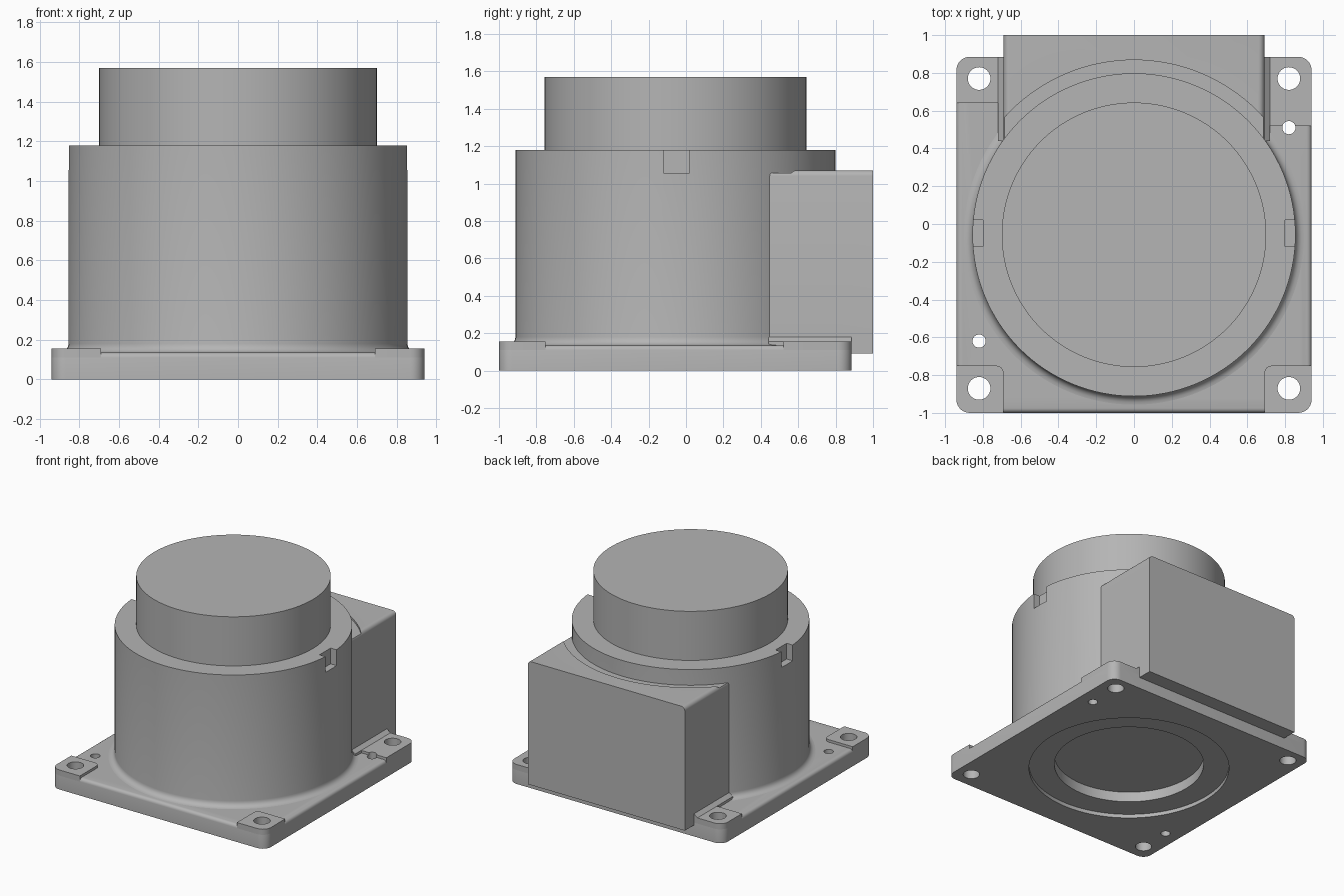
import bpy, bmesh, math
from mathutils import Vector

if "Cube" in bpy.data.objects:
    bpy.data.objects.remove(bpy.data.objects["Cube"], do_unlink=True)

grey = bpy.data.materials.new("cast grey")
grey.use_nodes = True
colour = (0.46, 0.46, 0.46, 1)
grey.diffuse_color = colour
grey.node_tree.nodes["Principled BSDF"].inputs["Base Color"].default_value = colour

CY = -0.057          # y of the round axis
HX, Y0, Y1 = 0.94, -1.0, 0.885   # plate outline
PLATE, PAD = 0.135, 0.155        # plate and pad heights
BOX = 0.69                       # half width of the rear box


def finish(bm, name):
    bmesh.ops.recalc_face_normals(bm, faces=bm.faces)
    mesh = bpy.data.meshes.new(name)
    bm.to_mesh(mesh)
    bm.free()
    obj = bpy.data.objects.new(name, mesh)
    bpy.context.collection.objects.link(obj)
    mesh.materials.append(grey)
    return obj


def lathe(name, profile, x=0, y=CY, steps=128):
    """Spin an (r, z) profile about a vertical axis and close both ends."""
    bm = bmesh.new()
    rings = [[bm.verts.new((x + r * math.cos(math.tau * i / steps),
                            y + r * math.sin(math.tau * i / steps), z))
              for i in range(steps)] for r, z in profile]
    for a, b in zip(rings, rings[1:]):
        for i in range(steps):
            j = (i + 1) % steps
            bm.faces.new((a[i], a[j], b[j], b[i]))
    bm.faces.new(rings[0])
    bm.faces.new(rings[-1])
    return finish(bm, name)


def block(name, lo, hi, rounds=(), top_round=0):
    """Box with chosen upright edges rounded: rounds holds (x, y, radius)."""
    bm = bmesh.new()
    bmesh.ops.create_cube(bm, size=1)
    lo, hi = Vector(lo), Vector(hi)
    for v in bm.verts:
        v.co = Vector((v.co[i] + 0.5) * (hi[i] - lo[i]) + lo[i] for i in range(3))
    for x, y, radius in rounds:
        edges = [e for e in bm.edges
                 if all(abs(v.co.x - x) + abs(v.co.y - y) < 1e-4 for v in e.verts)]
        bmesh.ops.bevel(bm, geom=edges, offset=radius, segments=8, profile=0.5,
                        affect='EDGES')
    if top_round:
        edges = [e for e in bm.edges if all(v.co.z > hi.z - 1e-4 for v in e.verts)]
        bmesh.ops.bevel(bm, geom=edges, offset=top_round, segments=4, profile=0.5,
                        affect='EDGES')
    return finish(bm, name)


def extrude_x(name, outline, x0, x1):
    """Sweep a (y, z) outline along x."""
    bm = bmesh.new()
    face = bm.faces.new([bm.verts.new((x0, y, z)) for y, z in outline])
    out = bmesh.ops.extrude_face_region(bm, geom=[face])["geom"]
    for v in out:
        if isinstance(v, bmesh.types.BMVert):
            v.co.x = x1
    return bm


def cut(obj, cutters):
    bpy.context.view_layer.objects.active = obj
    for c in cutters:
        m = obj.modifiers.new("cut", 'BOOLEAN')
        m.operation, m.solver, m.object = 'DIFFERENCE', 'EXACT', c
        bpy.ops.object.modifier_apply(modifier=m.name)


# Base plate with rounded corners and top edge
corners = [(sx * HX, y, 0.07) for sx in (-1, 1) for y in (Y0, Y1)]
plate = block("base_plate", (-HX, Y0, 0), (HX, Y1, PLATE), corners, 0.025)

# Raised corner pads
pads = []
for sx, side in ((-1, "right"), (1, "left")):
    back_start = 0.52 if sx > 0 else 0.64
    for end, ya, yb, outer, inner in (("front", Y0, -0.75, Y0, -0.75),
                                      ("back", back_start, Y1, Y1, back_start)):
        xs = sorted((sx * BOX, sx * HX))
        pads.append(block(f"{end}_{side}_pad", (xs[0], ya, 0.11), (xs[1], yb, PAD),
                          [(sx * HX, outer, 0.07), (sx * BOX, inner, 0.04)]))

# Round housing with a curved foot
foot = [(0.90 - 0.045 * math.sin(t), PLATE + 0.045 * (1 - math.cos(t)))
        for t in (math.pi / 2 * i / 5 for i in range(6))]
housing = lathe("round_housing", [(0.90, 0.12)] + foot + [(0.855, 1.18)])
cap = lathe("top_cap", [(0.70, 1.17), (0.70, 1.57)])

# Rear box, overhanging the plate, with rounded upper side edges
bm = extrude_x("rear_box", [(0.3, 0.12), (0.8, 0.12), (0.8, 0.09), (1, 0.09),
                            (1, 1.07), (0.3, 1.07)], -BOX, BOX)
edges = [e for e in bm.edges if all(v.co.z > 1.06 for v in e.verts)
         and abs(e.verts[0].co.x - e.verts[1].co.x) < 0.01]
bmesh.ops.bevel(bm, geom=edges, offset=0.03, segments=5, profile=0.5, affect='EDGES')
rear_box = finish(bm, "rear_box")

# Sloped foot along each side of the box
feet = []
for sx, side in ((-1, "right"), (1, "left")):
    bm = extrude_x("foot", [(0.44, 0.12), (Y1, 0.12), (Y1, 0.18), (0.44, 0.18)],
                   sx * 0.68, sx * 0.72)
    for v in bm.verts:
        if abs(v.co.x) > 0.7 and v.co.z > 0.15:
            v.co.z = PAD
        elif v.co.z > 0.15:
            v.co.x = sx * BOX
    feet.append(finish(bm, f"{side}_box_foot"))

# Cutters: bolt holes, pin holes, underside recess, notches, box recess
holes = [lathe("hole", [(0.06, -0.1), (0.06, 0.3)], sx * 0.82, y, 32)
         for sx in (-1, 1) for y in (-0.87, 0.77)]
pins = [lathe("pin", [(0.035, -0.1), (0.035, 0.3)], x, y, 24)
        for x, y in ((-0.82, -0.62), (0.82, 0.51))]
recess = lathe("recess", [(0.73, -0.1), (0.73, 0.03), (0.545, 0.03), (0.545, 0.11)])
notches = [block("notch", (min(sx * 0.8, sx), -0.12, 1.055),
                 (max(sx * 0.8, sx), 0.02, 1.3)) for sx in (-1, 1)]
ring = lathe("ring", [(0.925, 1.055), (0.925, 1.3)])

cut(plate, holes + pins + [recess])
for pad in pads:
    cut(pad, [h for h in holes + pins
              if (h.data.vertices[0].co.xy - pad.data.vertices[0].co.xy).length < 0.6])
cut(housing, notches)
cut(rear_box, [ring])
for c in holes + pins + notches + [recess, ring]:
    bpy.data.objects.remove(c, do_unlink=True)

# Smooth curved faces, keep the edges crisp
bpy.ops.object.select_all(action='DESELECT')
for obj in [plate, housing, cap, rear_box] + pads + feet:
    obj.select_set(True)
bpy.context.view_layer.objects.active = plate
bpy.ops.object.shade_smooth_by_angle(angle=math.radians(30))
